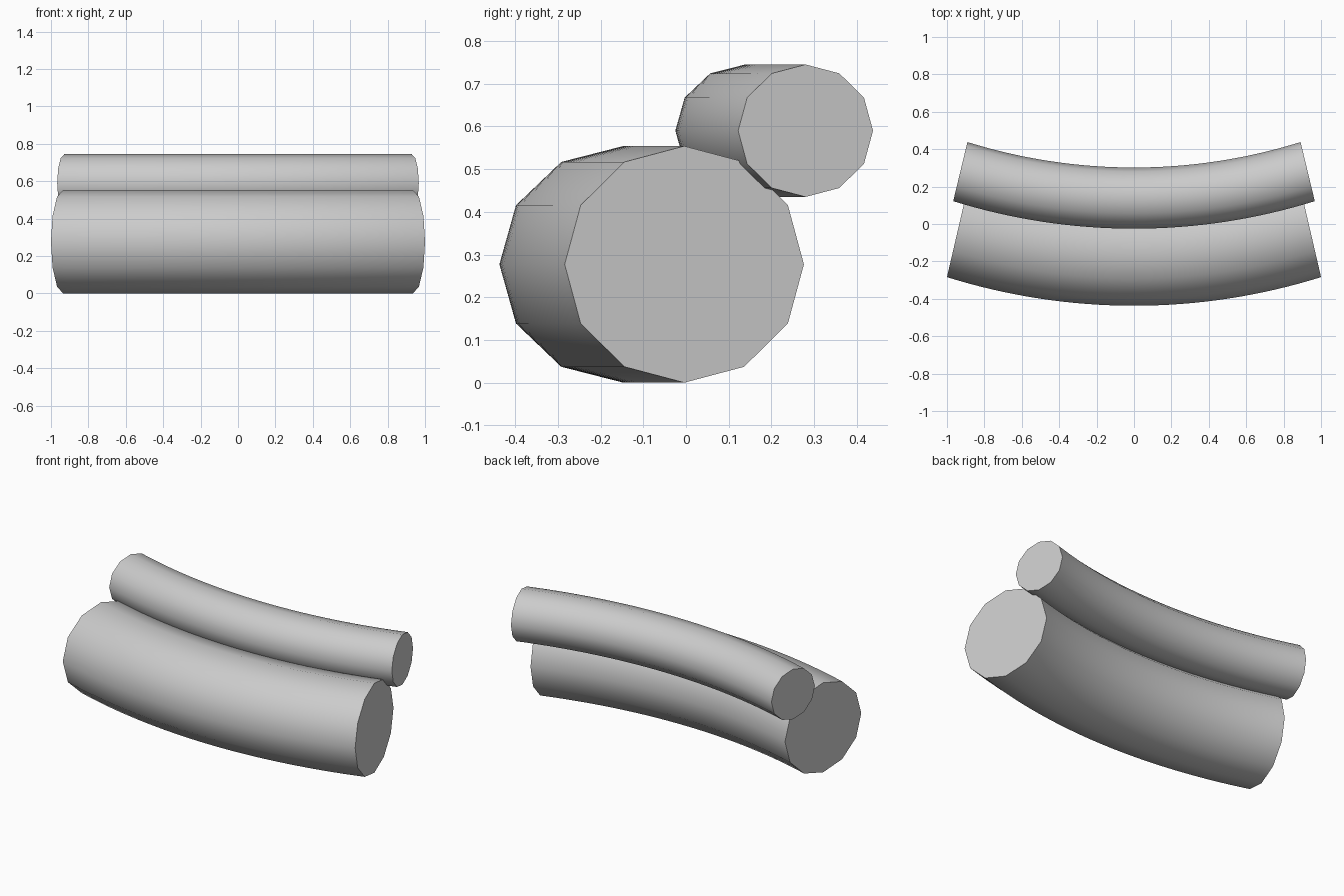
import bpy, bmesh
from math import sin, cos, pi, radians

if "Cube" in bpy.data.objects:
    bpy.data.objects.remove(bpy.data.objects["Cube"])

SIDES, STEPS, HALF = 12, 32, radians(15)


def bent_log(name, arc, radius, yc, zc):
    """12-sided rod swept along a shallow 30 degree arc.
    arc: (x, y) sweep radii; radius: (x, y, z) section radii."""
    bm = bmesh.new()
    rings = []
    for i in range(STEPS + 1):
        t = -HALF + 2 * HALF * i / STEPS
        ring = []
        for j in range(SIDES):
            p = 2 * pi * j / SIDES
            ring.append(bm.verts.new((
                (arc[0] + radius[0] * cos(p)) * sin(t),
                yc - (arc[1] + radius[1] * cos(p)) * cos(t),
                zc + radius[2] * sin(p))))
        rings.append(ring)
    for a, b in zip(rings, rings[1:]):
        for j in range(SIDES):
            k = (j + 1) % SIDES
            bm.faces.new((a[j], b[j], b[k], a[k]))
    # flat end caps
    bm.faces.new(rings[0])
    bm.faces.new(rings[-1])
    bmesh.ops.recalc_face_normals(bm, faces=bm.faces[:])
    me = bpy.data.meshes.new(name)
    bm.to_mesh(me)
    bm.free()
    ob = bpy.data.objects.new(name, me)
    bpy.context.collection.objects.link(ob)
    bpy.ops.object.select_all(action='DESELECT')
    ob.select_set(True)
    bpy.context.view_layer.objects.active = ob
    bpy.ops.object.shade_smooth_by_angle(angle=radians(40))
    return ob


# thick lower roll and thin upper roll behind it
bent_log("lower_roll", (3.613, 4.197), (0.251, 0.290, 0.277), 4.05, 0.277)
bent_log("upper_roll", (3.588, 4.153), (0.147, 0.1635, 0.155), 4.2915, 0.590)
